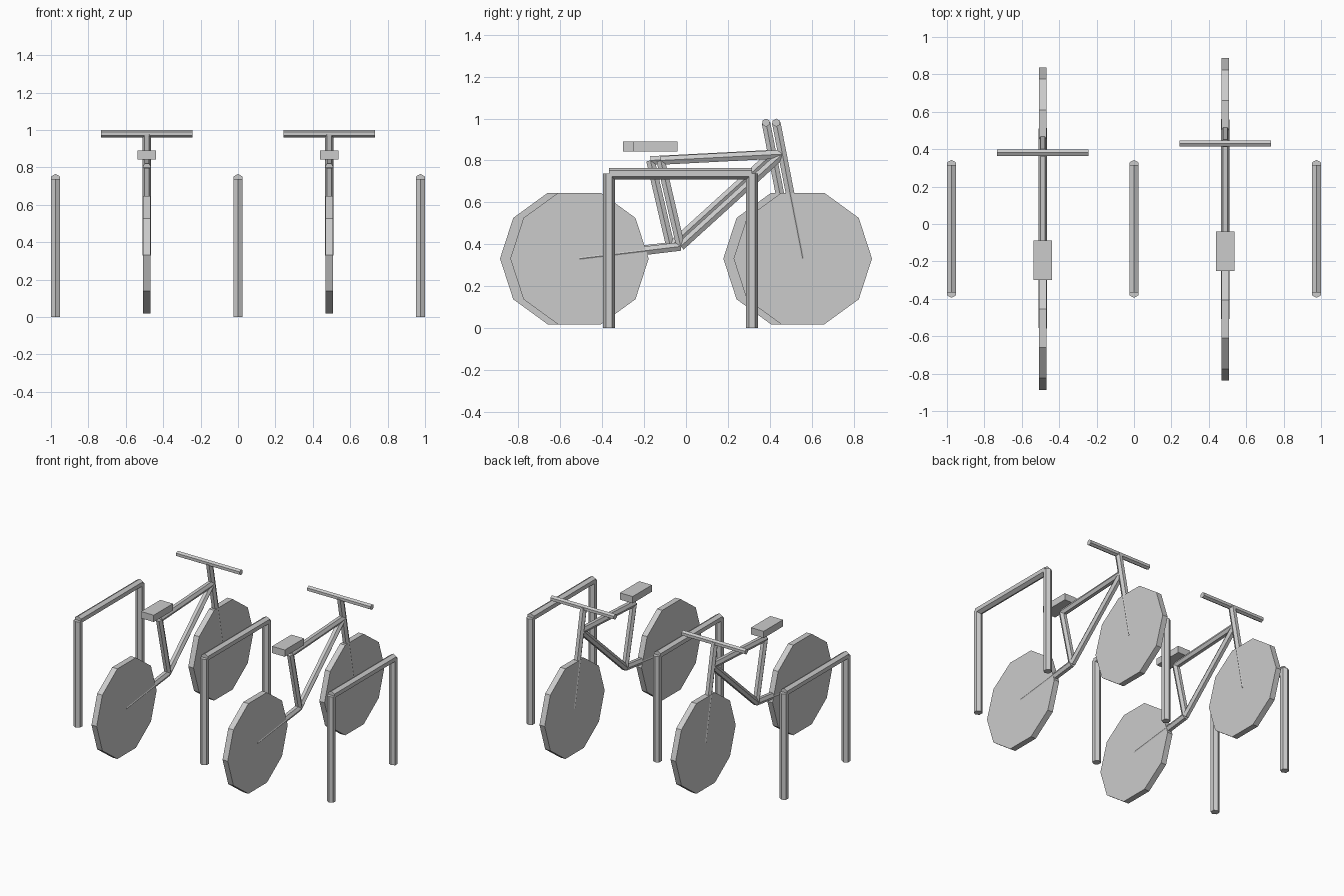
import bpy, bmesh, math
from mathutils import Vector, Matrix

if "Cube" in bpy.data.objects:
    bpy.data.objects.remove(bpy.data.objects["Cube"])

grey = bpy.data.materials.new("plain_grey")
grey.diffuse_color = (0.6, 0.6, 0.6, 1)
grey.use_nodes = True
grey.node_tree.nodes["Principled BSDF"].inputs["Base Color"].default_value = grey.diffuse_color


def finish(name, bm):
    mesh = bpy.data.meshes.new(name)
    bm.to_mesh(mesh)
    bm.free()
    mesh.materials.append(grey)
    obj = bpy.data.objects.new(name, mesh)
    bpy.context.collection.objects.link(obj)
    return obj


def rod(name, p, q, r, corner, sides=6):
    """Flat-sided prism from p to q with one corner pointing along 'corner'."""
    p, q = Vector(p), Vector(q)
    z = (q - p).normalized()
    x = Vector(corner)
    x = (x - z * x.dot(z)).normalized()
    y = z.cross(x)
    bm = bmesh.new()
    rings = []
    for c in (p, q):
        rings.append([bm.verts.new(c + r * (x * math.cos(a) + y * math.sin(a)))
                      for a in (2 * math.pi * i / sides for i in range(sides))])
    a, b = rings
    for i in range(sides):
        j = (i + 1) % sides
        bm.faces.new((a[i], a[j], b[j], b[i]))
    bm.faces.new(a[::-1])
    bm.faces.new(b)
    return finish(name, bm)


def box(name, centre, size):
    bm = bmesh.new()
    bmesh.ops.create_cube(bm, size=1, matrix=Matrix.Translation(centre) @ Matrix.Diagonal((*size, 1)))
    return finish(name, bm)


X, Y, Z = (1, 0, 0), (0, 1, 0), (0, 0, 1)

# Three parking hoops: two posts and a top bar each
Y0, Y1, TOP, R = -0.367, 0.315, 0.737, 0.028
for x in (-0.9757, 0, 0.9757):
    rod("rack_front_post", (x, Y0, 0), (x, Y0, TOP), R, Y)
    rod("rack_back_post", (x, Y1, 0), (x, Y1, TOP), R, Y)
    rod("rack_top_bar", (x, Y0, TOP), (x, Y1, TOP), R, Z)


# One bicycle standing between two hoops
def bicycle(x, y):
    def at(ly, z, lx=0):
        return (x + lx, y + ly, z)

    rear, front = (-0.5325, 0.332), (0.5325, 0.332)
    crank, seat_top = (-0.05, 0.39), (-0.145, 0.80)
    head, bar = (0.435, 0.83), (0.406, 0.98)

    # Solid ten-sided wheels
    for name, hub in (("rear_wheel", rear), ("front_wheel", front)):
        rod(name, at(*hub, -0.02), at(*hub, 0.02), 0.33, Y, 10)

    # Frame tubes
    for name, a, b in (("chain_stay", rear, crank), ("seat_tube", crank, seat_top),
                       ("down_tube", crank, head), ("top_tube", seat_top, head),
                       ("fork_and_stem", front, bar)):
        rod(name, at(*a), at(*b), 0.0235, X)

    # Handlebar and saddle
    rod("handlebar", at(*bar, -0.244), at(*bar, 0.244), 0.0195, Z)
    box("saddle", at(-0.17, 0.866), (0.098, 0.212, 0.047))


for side in (-1, 1):
    bicycle(side * 0.4875, side * 0.0245)
